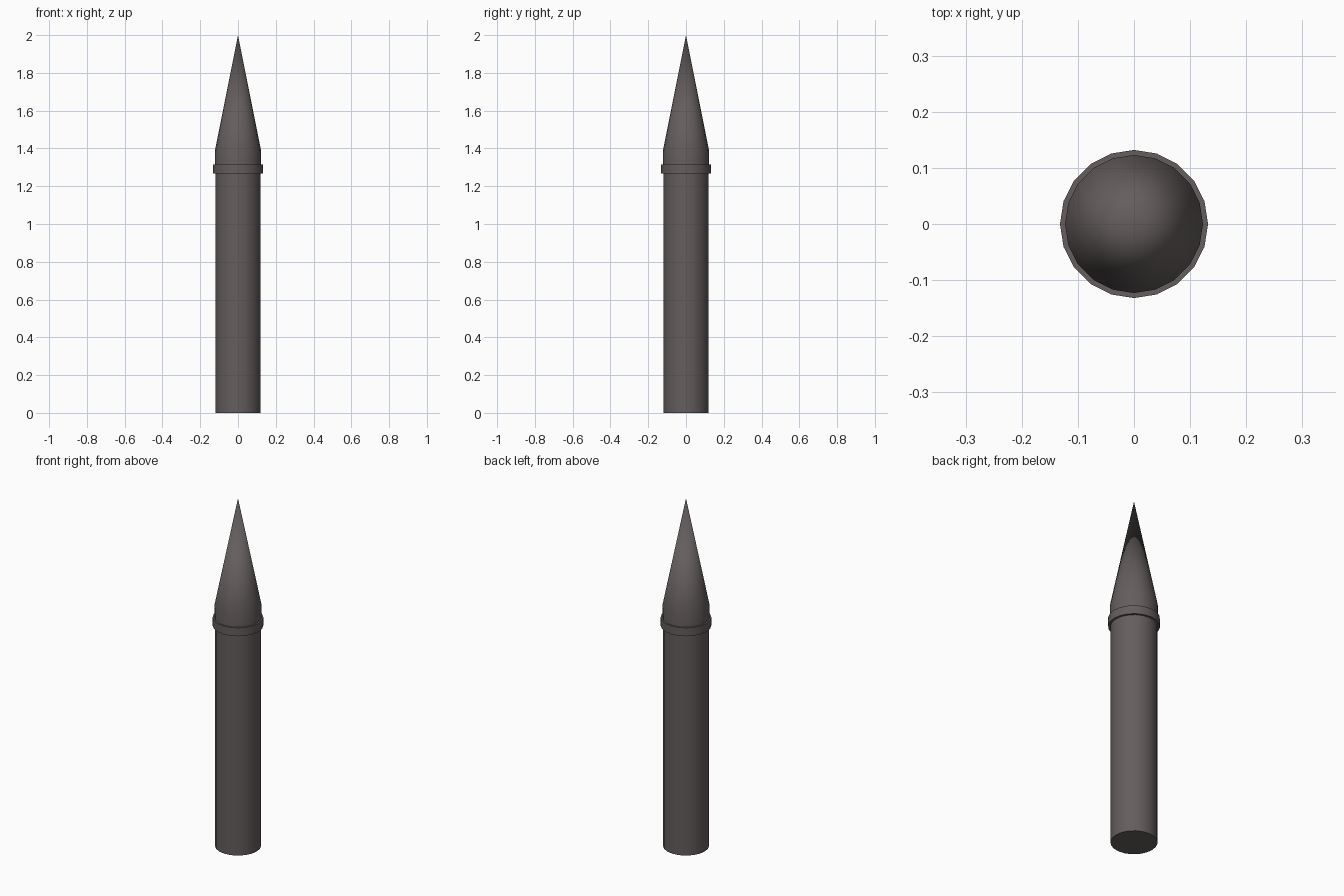
import bpy, bmesh, math

if "Cube" in bpy.data.objects:
    bpy.data.objects.remove(bpy.data.objects["Cube"])

SIDES = 20

mat = bpy.data.materials.new("dark_warm_grey")
mat.diffuse_color = (0.13, 0.11, 0.11, 1)
mat.use_nodes = True
mat.node_tree.nodes["Principled BSDF"].inputs["Base Color"].default_value = mat.diffuse_color


def lathe(name, profile, closed=False, smooth=True):
    """Revolve (radius, z) points around z; zero radius makes a pole."""
    bm = bmesh.new()
    rings = []
    for r, z in profile:
        if r == 0:
            rings.append([bm.verts.new((0, 0, z))] * SIDES)
        else:
            rings.append([bm.verts.new((r * math.cos(math.tau * i / SIDES),
                                        r * math.sin(math.tau * i / SIDES), z))
                          for i in range(SIDES)])
    pairs = list(zip(rings, rings[1:]))
    if closed:
        pairs.append((rings[-1], rings[0]))
    for a, b in pairs:
        for i in range(SIDES):
            j = (i + 1) % SIDES
            bm.faces.new(list(dict.fromkeys((a[i], a[j], b[j], b[i]))))
    bmesh.ops.recalc_face_normals(bm, faces=bm.faces)
    mesh = bpy.data.meshes.new(name)
    bm.to_mesh(mesh)
    bm.free()
    mesh.materials.append(mat)
    obj = bpy.data.objects.new(name, mesh)
    bpy.context.collection.objects.link(obj)
    if smooth:
        bpy.ops.object.select_all(action='DESELECT')
        obj.select_set(True)
        bpy.context.view_layer.objects.active = obj
        bpy.ops.object.shade_smooth_by_angle(angle=math.radians(30))
    return obj


# Straight shaft with closed base
lathe("post_shaft", [(0, 0), (0.12, 0), (0.12, 1.29), (0, 1.29)])

# Thin band around the neck
lathe("neck_band", [(0.115, 1.267), (0.132, 1.267), (0.132, 1.315), (0.115, 1.315)],
      closed=True)

# Pointed tip with a short straight collar
lathe("pointed_tip", [(0, 1.29), (0.123, 1.29), (0.123, 1.385), (0, 2.0)])
